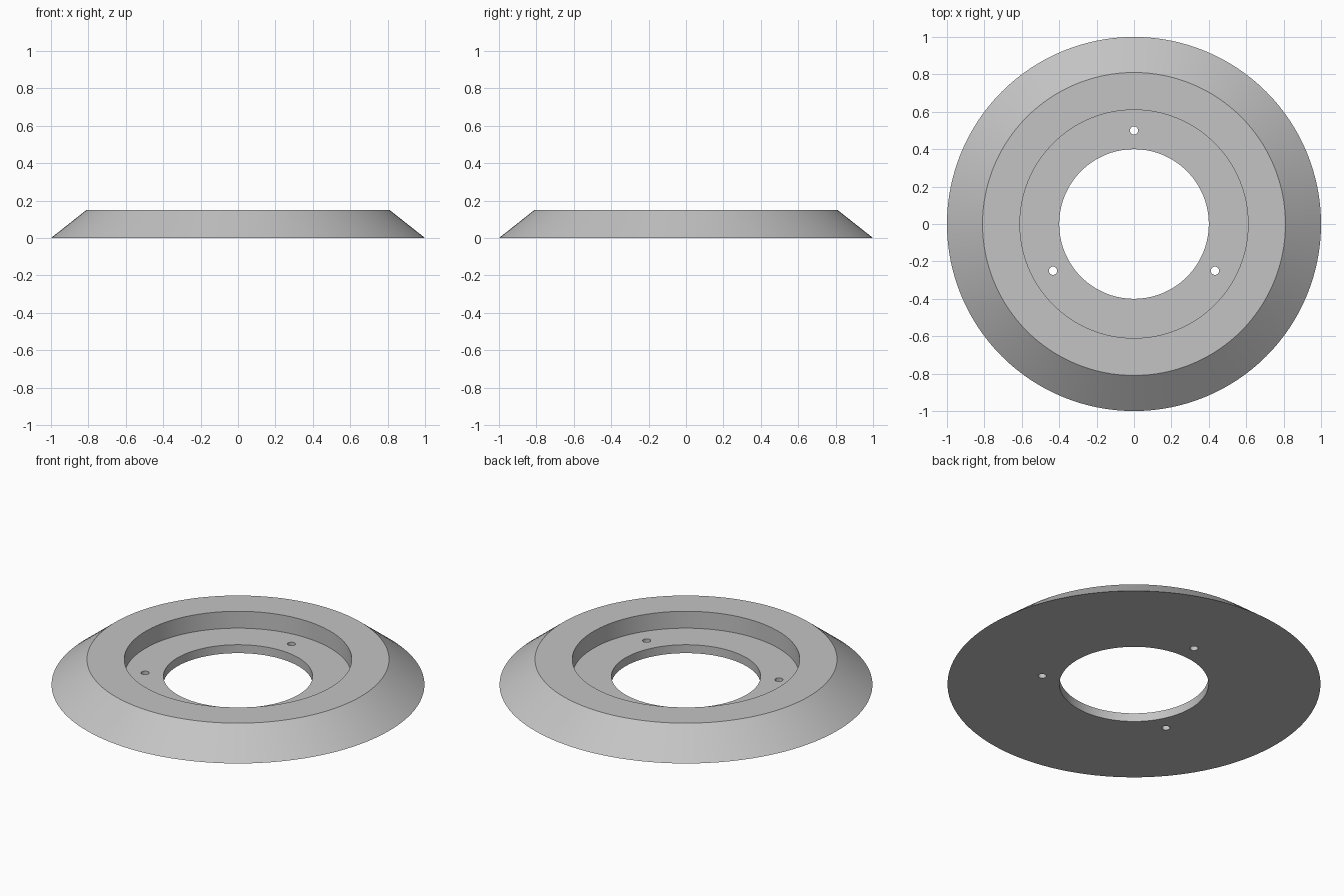
import bpy, bmesh, math
from mathutils import Matrix, Vector

cube = bpy.data.objects.get("Cube")
if cube:
    bpy.data.objects.remove(cube, do_unlink=True)

SEGMENTS = 128

grey = bpy.data.materials.new("light_grey")
grey.use_nodes = True
colour = (0.55, 0.55, 0.55, 1)
grey.diffuse_color = colour
grey.node_tree.nodes["Principled BSDF"].inputs["Base Color"].default_value = colour


def add_object(name, bm):
    bmesh.ops.recalc_face_normals(bm, faces=bm.faces)
    mesh = bpy.data.meshes.new(name)
    bm.to_mesh(mesh)
    bm.free()
    mesh.materials.append(grey)
    obj = bpy.data.objects.new(name, mesh)
    bpy.context.collection.objects.link(obj)
    return obj


# Bevelled ring with a recessed inner ledge: closed (radius, height) profile, lathed
profile = [(0.40, 0), (1.0, 0), (0.81, 0.15), (0.61, 0.15), (0.61, 0.05), (0.40, 0.05)]
bm = bmesh.new()
verts = [bm.verts.new((r, 0, z)) for r, z in profile]
edges = [bm.edges.new((v, verts[i - 1])) for i, v in enumerate(verts)]
bmesh.ops.spin(bm, geom=verts + edges, cent=(0, 0, 0), axis=(0, 0, 1),
               angle=math.tau, steps=SEGMENTS, use_merge=True)
bmesh.ops.remove_doubles(bm, verts=bm.verts, dist=0.0001)
ring = add_object("flange_ring", bm)

# Three screw holes through the ledge
bm = bmesh.new()
for i in range(3):
    angle = math.radians(90 + 120 * i)
    place = Matrix.Translation(Vector((math.cos(angle), math.sin(angle), 0)) * 0.5)
    bmesh.ops.create_cone(bm, cap_ends=True, segments=32, radius1=0.022,
                          radius2=0.022, depth=0.3, matrix=place)
cutter = add_object("screw_hole_cutter", bm)
cutter.hide_render = True

cut = ring.modifiers.new("screw_holes", "BOOLEAN")
cut.operation = "DIFFERENCE"
cut.solver = "EXACT"
cut.object = cutter

bpy.ops.object.select_all(action="DESELECT")
ring.select_set(True)
bpy.context.view_layer.objects.active = ring
bpy.ops.object.modifier_apply(modifier=cut.name)
bpy.data.objects.remove(cutter, do_unlink=True)

bpy.ops.object.shade_smooth_by_angle(angle=math.radians(30))
